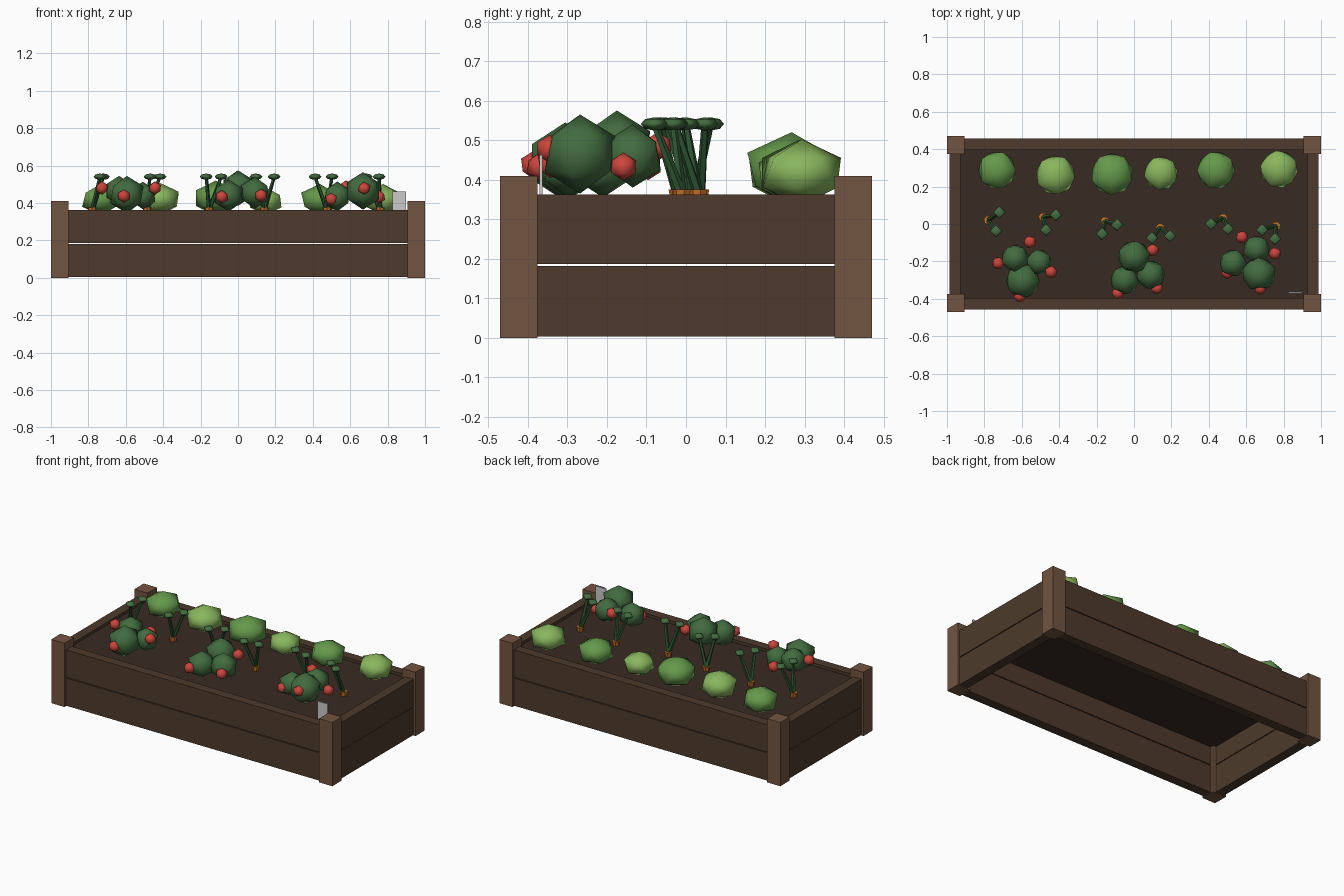
import bpy, math
from mathutils import Vector

if "Cube" in bpy.data.objects:
    bpy.data.objects.remove(bpy.data.objects["Cube"])


def mat(name, r, g, b):
    m = bpy.data.materials.new(name)
    m.diffuse_color = (r, g, b, 1)
    m.use_nodes = True
    m.node_tree.nodes["Principled BSDF"].inputs["Base Color"].default_value = m.diffuse_color
    return m


POST = mat("post_wood", .17, .09, .052)
BOARD = mat("board_wood", .075, .042, .025)
SOIL = mat("soil", .04, .023, .016)
LEAF = mat("bush_leaf", .055, .15, .05)
STEM = mat("carrot_leaf", .025, .085, .03)
GREEN = mat("lettuce_green", .13, .32, .07)
LIGHT = mat("lettuce_light", .25, .47, .11)
RED = mat("tomato_red", .6, .06, .045)
ORANGE = mat("carrot_orange", .6, .17, .02)
TAG = mat("tag_grey", .6, .6, .6)


def finish(name, m, smooth=False):
    o = bpy.context.object
    o.name = name
    o.data.materials.append(m)
    if smooth:
        bpy.ops.object.shade_smooth()
    return o


def box(name, lo, hi, m):
    bpy.ops.mesh.primitive_cube_add(size=1, location=[(a + b) / 2 for a, b in zip(lo, hi)])
    bpy.context.object.scale = [b - a for a, b in zip(lo, hi)]
    return finish(name, m)


def blob(name, loc, r, m, sz=1, spin=0):
    bpy.ops.mesh.primitive_ico_sphere_add(subdivisions=1, radius=r, location=loc,
                                          rotation=(0, 0, spin))
    bpy.context.object.scale.z = sz
    return finish(name, m, True)


def rod(name, a, b, r1, r2, m, sides=5):
    a, b = Vector(a), Vector(b)
    d = b - a
    bpy.ops.mesh.primitive_cone_add(vertices=sides, radius1=r1, radius2=r2, depth=d.length,
                                    location=(a + b) / 2,
                                    rotation=d.to_track_quat('Z', 'Y').to_euler())
    return finish(name, m)


# corner posts
for sx in (-1, 1):
    for sy in (-1, 1):
        cx, cy = sx * .953, sy * .4225
        box("corner_post", (cx - .047, cy - .0475, 0), (cx + .047, cy + .0475, .41), POST)

# two courses of boards around the frame
for z0, z1 in ((.004, .182), (.187, .363)):
    for s in (-1, 1):
        box("long_board", (-.95, s * .4265 - .03, z0), (.95, s * .4265 + .03, z1), BOARD)
        box("end_board", (s * .957 - .03, -.40, z0), (s * .957 + .03, .40, z1), BOARD)

# soil layer
box("soil", (-.93, -.40, .305), (.93, .40, .345), SOIL)

# lettuce row
lettuces = [(-.733, .288, .112), (-.42, .262, .117), (-.118, .267, .125),
            (.144, .272, .10), (.438, .288, .112), (.775, .293, .112)]
for i, (x, y, r) in enumerate(lettuces):
    blob("lettuce", (x, y, .345 + r * .65), r, (GREEN, LIGHT)[i % 2], .75, i * 1.1)

# carrot row: root crown, two stems, two leaf tufts
carrots = [((-.78, .02), (-.72, .062), (-.738, -.037)),
           ((-.487, .037), (-.417, .048), (-.47, -.032)),
           ((-.155, .016), (-.09, -.005), (-.17, -.053)),
           ((.14, -.02), (.193, -.064), (.096, -.075)),
           ((.476, .032), (.412, 0), (.503, -.027)),
           ((.76, -.01), (.685, -.032), (.754, -.08))]
for root, *tips in carrots:
    rod("carrot_root", (*root, .32), (*root, .375), .014, .024, ORANGE, 7)
    for t in tips:
        rod("carrot_stem", (*root, .36), (*t, .54), .013, .009, STEM)
        bpy.ops.mesh.primitive_uv_sphere_add(segments=4, ring_count=4, radius=.034,
                                             location=(*t, .541))
        bpy.context.object.scale.z = .5
        finish("carrot_leaf_tuft", LEAF, True)

# tomato bushes
bushes = [(-.594, -.305, .445, .10), (-.636, -.183, .465, .08), (-.508, -.203, .44, .074),
          (0, -.175, .48, .095), (-.05, -.30, .44, .085), (.09, -.272, .455, .085),
          (.668, -.268, .465, .10), (.53, -.21, .435, .08), (.655, -.135, .46, .08)]
for i, (x, y, z, r) in enumerate(bushes):
    blob("tomato_bush", (x, y, z), r, LEAF, 1, i * .9)

# tomatoes
tomatoes = [(-.727, -.21, .48), (-.556, -.096, .435), (-.444, -.257, .48), (-.61, -.385, .437),
            (.10, -.14, .48), (.123, -.342, .44), (-.086, -.37, .433),
            (.577, -.07, .485), (.754, -.158, .433), (.674, -.345, .478), (.50, -.26, .42)]
for i, p in enumerate(tomatoes):
    blob("tomato", p, .036, RED, 1, i * .7)

# plant tag
box("plant_tag", (.825, -.371, .34), (.897, -.363, .463), TAG)
